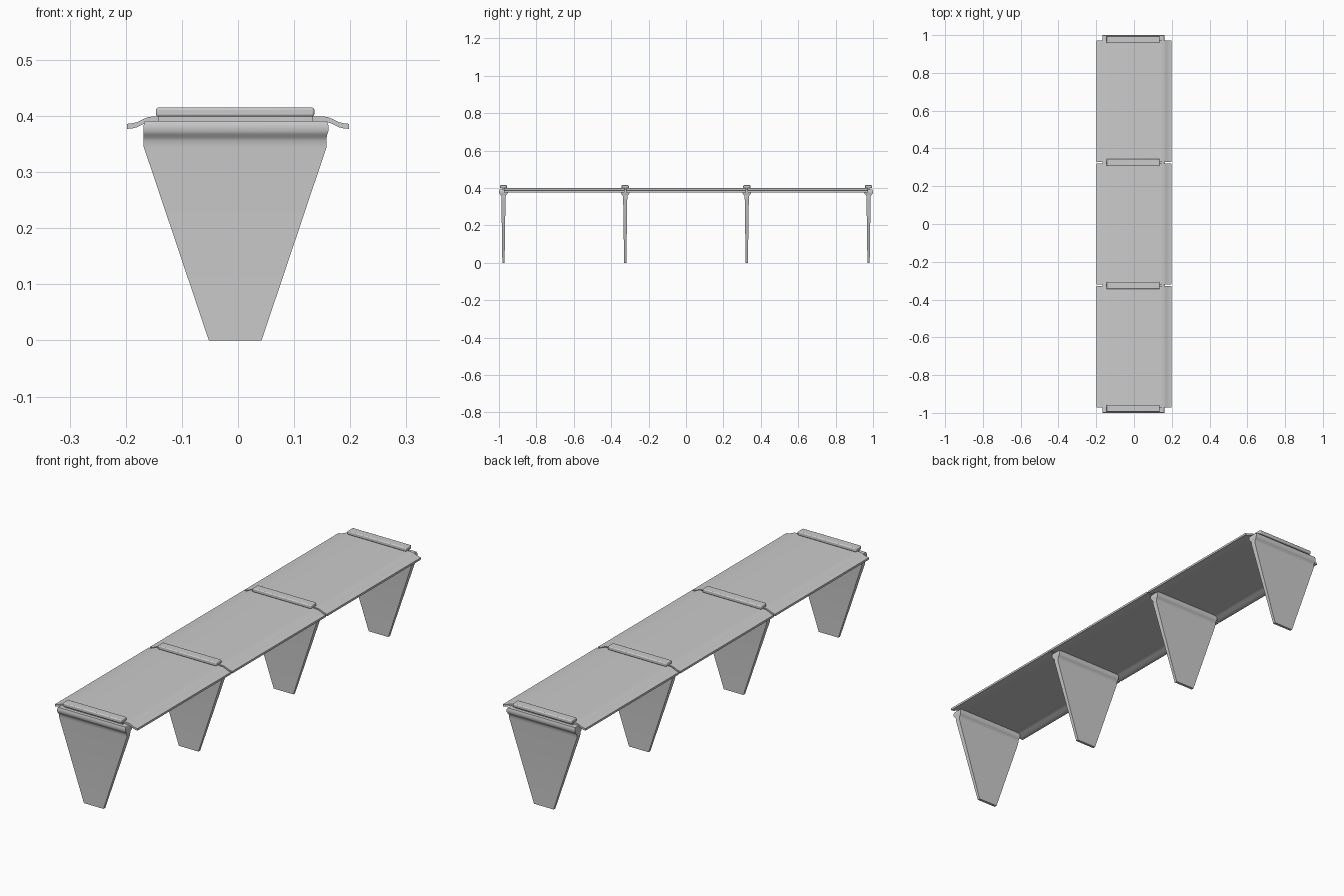
import bpy, bmesh

if "Cube" in bpy.data.objects:
    bpy.data.objects.remove(bpy.data.objects["Cube"])

LEG_Y = (-0.976, -0.325, 0.325, 0.976)


def finish(name, bm, bevel=0.0):
    bmesh.ops.recalc_face_normals(bm, faces=bm.faces)
    mesh = bpy.data.meshes.new(name)
    bm.to_mesh(mesh)
    bm.free()
    ob = bpy.data.objects.new(name, mesh)
    bpy.context.collection.objects.link(ob)
    bpy.context.view_layer.objects.active = ob
    ob.select_set(True)
    if bevel:
        mod = ob.modifiers.new("soft_edges", 'BEVEL')
        mod.width = bevel
        mod.segments = 3
        mod.limit_method = 'ANGLE'
        mod.angle_limit = 0.7
    bpy.ops.object.shade_smooth_by_angle(angle=0.6)
    ob.select_set(False)
    return ob


def loft(name, rings, bevel=0.0):
    """Skin a closed solid through rings of equal point count."""
    bm = bmesh.new()
    loops = [[bm.verts.new(p) for p in ring] for ring in rings]
    n = len(loops[0])
    for a, b in zip(loops, loops[1:]):
        for i in range(n):
            j = (i + 1) % n
            bm.faces.new((a[i], a[j], b[j], b[i]))
    bm.faces.new(loops[0])
    bm.faces.new(loops[-1])
    return finish(name, bm, bevel)


def slab(z, x0, x1, h, y):
    return [(x0, y - h, z), (x1, y - h, z), (x1, y + h, z), (x0, y + h, z)]


# Divider legs: tapered blade, flared support head, neck and clamping cap
BLADE = [(0.0, -0.052, 0.042, 0.006), (0.345, -0.168, 0.158, 0.011),
         (0.356, -0.168, 0.158, 0.012), (0.362, -0.168, 0.158, 0.015),
         (0.367, -0.168, 0.159, 0.020), (0.373, -0.168, 0.161, 0.0235),
         (0.384, -0.168, 0.161, 0.0235), (0.391, -0.166, 0.158, 0.021)]
NECK = [(0.388, -0.143, 0.134, 0.006), (0.404, -0.143, 0.134, 0.006)]
CAP = [(0.399, -0.146, 0.136, 0.019), (0.415, -0.146, 0.136, 0.019)]
for k, y in enumerate(LEG_Y, 1):
    for part, sections, bevel in (("leg", BLADE, 0.0), ("leg_neck", NECK, 0.0),
                                  ("clamp_cap", CAP, 0.004)):
        loft(f"{part}_{k}", [slab(*s, y) for s in sections], bevel)

# Shelf panels: thin sheet with both long edges curved downward
HALF = [(0.135, 0.3995), (0.158, 0.3985), (0.168, 0.395),
        (0.180, 0.389), (0.188, 0.387), (0.198, 0.386)]
top = [(-x, z) for x, z in reversed(HALF)] + HALF
profile = top + [(x, z - 0.009) for x, z in reversed(top)]
for k, (a, b) in enumerate(zip(LEG_Y, LEG_Y[1:]), 1):
    loft(f"shelf_panel_{k}",
         [[(x, y, z) for x, z in profile] for y in (a + 0.004, b - 0.004)])
